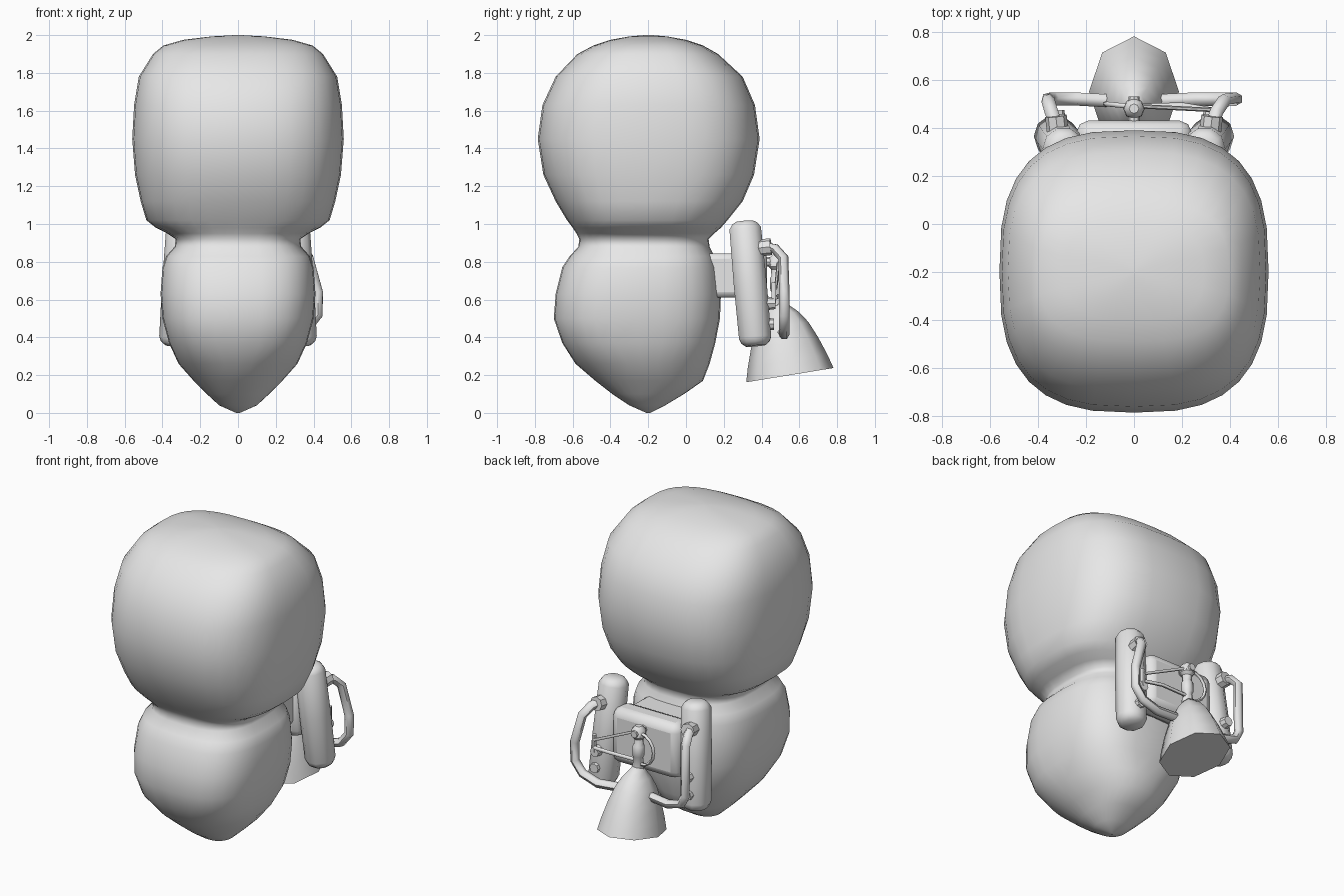
import bpy, bmesh, math
from mathutils import Vector, Matrix

if "Cube" in bpy.data.objects:
    bpy.data.objects.remove(bpy.data.objects["Cube"])

grey = bpy.data.materials.new("plain grey")
grey.diffuse_color = (0.8, 0.8, 0.8, 1)
grey.use_nodes = True
grey.node_tree.nodes["Principled BSDF"].inputs["Base Color"].default_value = grey.diffuse_color


def finish(ob, angle=40):
    ob.data.materials.clear()
    ob.data.materials.append(grey)
    bpy.ops.object.select_all(action='DESELECT')
    ob.select_set(True)
    bpy.context.view_layer.objects.active = ob
    bpy.ops.object.shade_smooth_by_angle(angle=math.radians(angle))
    return ob


def loft(name, rings, angle=40):
    """Skin a list of equal rings of points, with both ends capped."""
    bm = bmesh.new()
    rows = [[bm.verts.new(p) for p in r] for r in rings]
    n = len(rows[0])
    for a, b in zip(rows, rows[1:]):
        for i in range(n):
            j = (i + 1) % n
            bm.faces.new((a[i], a[j], b[j], b[i]))
    bm.faces.new(rows[0])
    bm.faces.new(rows[-1])
    bmesh.ops.recalc_face_normals(bm, faces=bm.faces)
    me = bpy.data.meshes.new(name)
    bm.to_mesh(me)
    bm.free()
    ob = bpy.data.objects.new(name, me)
    bpy.context.collection.objects.link(ob)
    return finish(ob, angle)


def turned(name, start, end, profile, sides=10, squash=1.0, angle=40):
    """Round part along an axis; profile is (fraction along, radius)."""
    start, end = Vector(start), Vector(end)
    axis = end - start
    side = Vector((1, 0, 0)) if abs(axis.normalized().x) < 0.9 else Vector((0, 0, 1))
    v = axis.cross(side).normalized()
    u = v.cross(axis).normalized()
    rings = []
    for t, r in profile:
        c = start + axis * t
        rings.append([c + u * (r * squash * math.cos(2 * math.pi * i / sides))
                      + v * (r * math.sin(2 * math.pi * i / sides)) for i in range(sides)])
    return loft(name, rings, angle)


def tube(name, points, radius, kind='POLY'):
    cu = bpy.data.curves.new(name, 'CURVE')
    cu.dimensions = '3D'
    cu.bevel_depth = radius
    cu.bevel_resolution = 1
    cu.use_fill_caps = True
    sp = cu.splines.new('POLY')
    sp.points.add(len(points) - 1)
    for p, co in zip(sp.points, points):
        p.co = (*co, 1)
    ob = bpy.data.objects.new(name, cu)
    bpy.context.collection.objects.link(ob)
    bpy.ops.object.select_all(action='DESELECT')
    ob.select_set(True)
    bpy.context.view_layer.objects.active = ob
    bpy.ops.object.convert(target='MESH')
    return finish(bpy.context.object, 60)


def box(name, lo, hi, bevel):
    bpy.ops.mesh.primitive_cube_add(size=1)
    ob = bpy.context.object
    ob.name = name
    mid = [(a + b) / 2 for a, b in zip(lo, hi)]
    size = [b - a for a, b in zip(lo, hi)]
    ob.data.transform(Matrix.Translation(mid) @ Matrix.Diagonal((*size, 1)))
    m = ob.modifiers.new("bevel", 'BEVEL')
    m.width, m.segments = bevel, 2
    return finish(ob, 50)


# Head and body in one skin: height, half width, front y, back y
sections = [
    (0.00, .01, -.21, -.19), (.04, .10, -.30, -.11), (.10, .165, -.39, -.01),
    (.17, .235, -.48, .09), (.26, .315, -.585, .125), (.37, .365, -.655, .155),
    (.50, .40, -.70, .18), (.63, .41, -.69, .185), (.77, .40, -.655, .17),
    (.83, .38, -.615, .15), (.88, .335, -.57, .125), (.92, .33, -.565, .12),
    (.95, .375, -.58, .15), (.98, .435, -.60, .185), (1.02, .485, -.63, .22),
    (1.12, .515, -.69, .30), (1.26, .545, -.755, .36), (1.45, .56, -.785, .39),
    (1.63, .55, -.76, .365), (1.78, .525, -.69, .30), (1.90, .45, -.575, .17),
    (1.945, .395, -.49, .09), (1.975, .29, -.40, .0), (1.993, .14, -.30, -.10),
    (2.0, .02, -.22, -.18)]


def body_ring(z, hx, y0, y1, sides=32):
    n = 2.2 if z < .3 else 2.8
    ring = []
    for i in range(sides):
        a = 2 * math.pi * i / sides
        c, s = math.cos(a), math.sin(a)
        x = hx * math.copysign(abs(c) ** (2 / n), c)
        y = (y0 + y1) / 2 + (y1 - y0) / 2 * math.copysign(abs(s) ** (2 / n), s)
        ring.append((x, y, z))
    return ring


loft("head_and_body", [body_ring(*s) for s in sections], 80)

# Backpack mount and panel between the tanks
box("pack_mount", (-.20, .04, .61), (.20, .34, .845), .03)
box("pack_panel", (-.24, .27, .52), (.24, .43, .87), .05)

# Twin tanks, splayed a little outward and backward at the foot
for s, label in ((-1, "left"), (1, "right")):
    turned(label + "_tank", (s * .29, .31, 1.015), (s * .33, .37, .355),
           [(0, .045), (.02, .07), (.06, .088), (.5, .092), (.93, .09), (.97, .08), (1, .055)], 10)
    turned(label + "_pipe_collar", (s * .315, .36, .87), (s * .325, .45, .88),
           [(0, .045), (1, .045)], 8)
    turned(label + "_tank_fitting", (s * .32, .40, .58), (s * .32, .475, .58),
           [(0, .04), (1, .03)], 8)
    turned(label + "_foot_fitting", (s * .33, .40, .47), (s * .33, .465, .47),
           [(0, .035), (1, .03)], 8)

# Feed pipes from the tanks round to the nozzle; the right one bows outward
tube("left_feed_pipe", [(-.32, .40, .88), (-.345, .47, .87), (-.358, .515, .82), (-.358, .52, .50),
                        (-.33, .52, .44), (-.24, .52, .415), (-.06, .51, .43)], .028)
tube("right_feed_pipe", [(.32, .40, .88), (.345, .47, .87), (.375, .515, .82), (.425, .52, .64),
                         (.425, .52, .52), (.37, .52, .45), (.26, .52, .415), (.06, .51, .43)], .028)

# Thruster bell, tilted backward
turned("thruster_bell", (0, .488, .58), (0, .55, .20),
       [(0, .04), (.06, .06), (.16, .10), (.32, .142), (.55, .18), (.8, .213), (1, .234)],
       8, .8, 60)

# Valve post with knob
turned("valve_post", (0, .478, .80), (0, .485, .55),
       [(0, .03), (.3, .028), (.35, .036), (.6, .036), (.65, .028), (1, .04)], 8)
turned("valve_knob", (0, .48, .84), (0, .48, .755),
       [(0, .02), (.25, .042), (.75, .045), (1, .025)], 8)
turned("valve_stem", (0, .40, .80), (0, .53, .80), [(0, .025), (1, .022)], 8)

# Thin rods to the right tank and a hose loop on the left
tube("upper_rod", [(.02, .49, .80), (.32, .475, .66)], .009)
tube("lower_rod", [(.02, .49, .62), (.20, .495, .62), (.32, .475, .61)], .011)
tube("rod_bracket", [(.325, .465, .69), (.325, .465, .58)], .014)
loop = [(-.02 - .10 * math.sin(math.pi * i / 8), .49 + .01 * math.sin(math.pi * i / 8),
         .70 + .10 * math.cos(math.pi * i / 8)) for i in range(9)]
tube("hose_loop", loop, .010)
